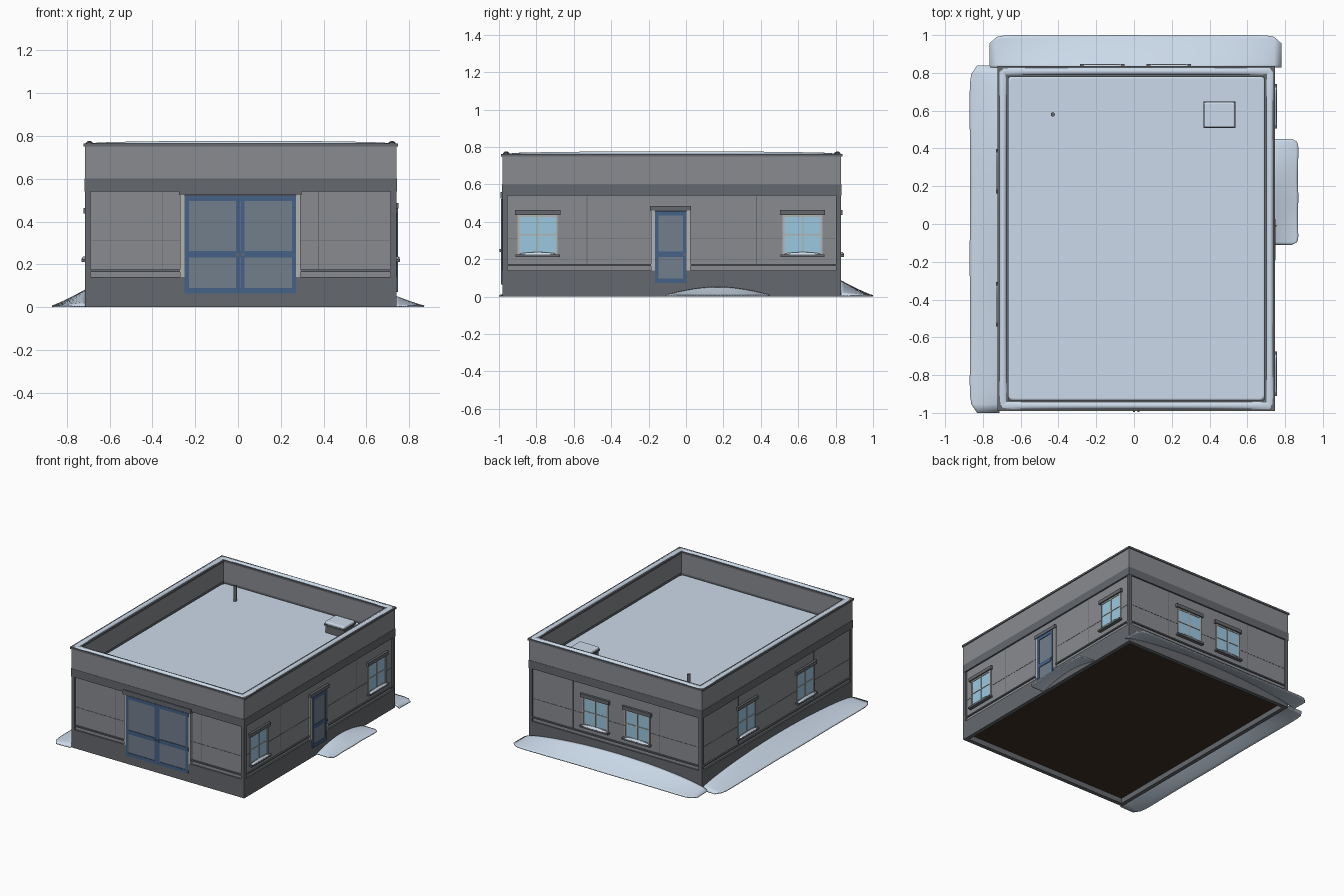
import bpy, bmesh, math

if "Cube" in bpy.data.objects:
    bpy.data.objects.remove(bpy.data.objects["Cube"])

def mat(name, c):
    m = bpy.data.materials.new(name)
    m.diffuse_color = (*c, 1)
    m.use_nodes = True
    m.node_tree.nodes["Principled BSDF"].inputs["Base Color"].default_value = m.diffuse_color
    return m

WALL = mat("wall_grey", (0.25, 0.26, 0.28))
DARK = mat("trim_grey", (0.13, 0.14, 0.155))
SNOW = mat("snow", (0.6, 0.7, 0.82))
BLUE = mat("door_blue", (0.06, 0.12, 0.24))
PANEL = mat("door_panel", (0.17, 0.21, 0.26))
GLASS = mat("glass", (0.33, 0.58, 0.75))
PALE = mat("frame_pale", (0.45, 0.45, 0.43))
BROWN = mat("floor_brown", (0.05, 0.03, 0.02))

X0, X1, Y0, Y1 = -0.715, 0.74, -0.982, 0.83   # outer footprint
IN = 0.01                                     # wall panel recess


def finish(bm, name, m, smooth=False):
    bmesh.ops.recalc_face_normals(bm, faces=bm.faces)
    me = bpy.data.meshes.new(name)
    bm.to_mesh(me)
    bm.free()
    ob = bpy.data.objects.new(name, me)
    bpy.context.collection.objects.link(ob)
    me.materials.append(m)
    if smooth:
        for p in me.polygons:
            p.use_smooth = True
    return ob


def box(name, x0, x1, y0, y1, z0, z1, m, corner=0, top=0):
    bm = bmesh.new()
    bmesh.ops.create_cube(bm, size=1)
    for v in bm.verts:
        v.co = ((x0 + x1) / 2 + v.co.x * (x1 - x0), (y0 + y1) / 2 + v.co.y * (y1 - y0),
                (z0 + z1) / 2 + v.co.z * (z1 - z0))
    if corner:
        es = [e for e in bm.edges if abs(e.verts[0].co.z - e.verts[1].co.z) > 1e-5]
        bmesh.ops.bevel(bm, geom=es, offset=corner, segments=5, profile=0.5, affect='EDGES')
    if top:
        es = [e for e in bm.edges if all(abs(v.co.z - z1) < 1e-5 for v in e.verts)]
        bmesh.ops.bevel(bm, geom=es, offset=top, segments=3, profile=0.5, affect='EDGES')
    return finish(bm, name, m)


def ring(name, out, z0, z1, t, m):
    """Rectangular hollow band; out pushes its outer faces past the footprint."""
    bm = bmesh.new()
    loops = []
    for d, z in ((out, z0), (out, z1), (out - t, z1), (out - t, z0)):
        loops.append([bm.verts.new(c) for c in ((X0 - d, Y0 - d, z), (X1 + d, Y0 - d, z),
                                                (X1 + d, Y1 + d, z), (X0 - d, Y1 + d, z))])
    for i in range(4):
        a, b = loops[i], loops[(i + 1) % 4]
        for j in range(4):
            k = (j + 1) % 4
            bm.faces.new((a[j], a[k], b[k], b[j]))
    return finish(bm, name, m)


def surf(name, f, nu, nv, m):
    bm = bmesh.new()
    g = [[bm.verts.new(f(i / nu, j / nv)) for j in range(nv + 1)] for i in range(nu + 1)]
    for i in range(nu):
        for j in range(nv):
            bm.faces.new((g[i][j], g[i + 1][j], g[i + 1][j + 1], g[i][j + 1]))
    return finish(bm, name, m, True)


def place(side, u, d):
    """Wall coordinates (along, outward) to x, y."""
    return {'front': (u, Y0 + IN - d), 'back': (u, Y1 - IN + d),
            'left': (X0 + IN - d, u), 'right': (X1 - IN + d, u)}[side]


def wbox(side, name, u0, u1, z0, z1, d0, d1, m):
    a, b = place(side, u0, d0), place(side, u1, d1)
    return box(f"{side}_{name}", min(a[0], b[0]), max(a[0], b[0]),
               min(a[1], b[1]), max(a[1], b[1]), z0, z1, m)


def ridge(side, name, u0, u1, d0, d1, z, h):
    def f(s, t):
        x, y = place(side, u0 + (u1 - u0) * s, d0 + (d1 - d0) * t)
        bulge = max(0, math.sin(math.pi * s)) ** 0.4 * max(0, math.sin(math.pi * t)) ** 0.6
        return x, y, z + h * bulge
    surf(f"{side}_{name}", f, 24, 6, SNOW)


# shell: plinth, wall, frieze, parapet, coping
ring("plinth", 0, 0, 0.14, 0.03, DARK)
ring("wall", -IN, 0.13, 0.56, 0.03, WALL)
ring("base_moulding", 0.0, 0.165, 0.175, 0.02, DARK)
ring("frieze", 0.002, 0.54, 0.6, 0.04, DARK)
ring("parapet", 0, 0.6, 0.752, 0.045, WALL)
ring("coping", 0.007, 0.75, 0.764, 0.058, DARK)
box("floor", X0 + .025, X1 - .025, Y0 + .025, Y1 - .025, 0.04, 0.055, BROWN)
box("roof_deck", X0 + .03, X1 - .03, Y0 + .03, Y1 - .03, 0.555, 0.572, WALL)
box("roof_snow", -0.672, 0.697, -0.937, 0.785, 0.57, 0.592, SNOW, 0.035, 0.014)

# corner pilasters
for i, x in enumerate((X0, X1 - 0.027)):
    for j, y in enumerate((Y0, Y1 - 0.027)):
        box(f"corner_pilaster_{i}{j}", x, x + 0.027, y, y + 0.027, 0.14, 0.54, DARK)

# panel seams, coping snow
for side in ('front', 'back', 'left', 'right'):
    lo, hi = (X0, X1) if side in ('front', 'back') else (Y0, Y1)
    wbox(side, "seam_level", lo + .03, hi - .03, 0.308, 0.312, -0.002, 0.0015, DARK)
    for k in (0.25, 0.75):
        u = lo + (hi - lo) * k
        wbox(side, f"seam_upright_{k}", u - .002, u + .002, 0.175, 0.54, -0.002, 0.0015, DARK)
    ridge(side, "coping_snow", lo + .005, hi - .005, -0.03, 0.008, 0.763, 0.014)


def window(side, n, c):
    p = f"window_{n}_"
    w = 0.107
    wbox(side, p + "glass", c - w, c + w, 0.225, 0.437, -0.005, 0.003, GLASS)
    for k, (a, b, z0, z1) in enumerate(((-w, -w + .01, .225, .437), (w - .01, w, .225, .437),
                                        (-.004, .004, .225, .437), (-w, w, .427, .437),
                                        (-w, w, .225, .235), (-w, w, .328, .335))):
        wbox(side, f"{p}bar_{k}", c + a, c + b, z0, z1, -0.003, 0.007, PALE)
    wbox(side, p + "lintel", c - .121, c + .121, 0.437, 0.464, -0.003, 0.017, DARK)
    wbox(side, p + "sill", c - .118, c + .118, 0.212, 0.225, -0.003, 0.026, DARK)
    ridge(side, p + "sill_snow", c - .1, c + .1, 0.003, 0.026, 0.224, 0.014)


def door(side, u0, u1, z0, z1, leaves, lintel):
    w = (u1 - u0) / leaves
    for i in range(leaves):
        a = u0 + w * i
        b = a + w
        s = 0.02
        wbox(side, f"door_panel_{i}", a, b, z0, z1, -0.005, 0.013, PANEL)
        zm = z0 + (z1 - z0) * 0.4
        for k, r in enumerate(((a + .001, a + s, z0, z1), (b - s, b - .001, z0, z1),
                               (a, b, z0, z0 + .025), (a, b, z1 - .025, z1),
                               (a, b, zm - .015, zm + .015))):
            wbox(side, f"door_{i}_rail_{k}", *r, 0, 0.017, BLUE)
        h = b - .012 if i == 0 else a + .012
        wbox(side, f"door_handle_{i}", h - .005, h + .005, zm - .008, zm + .008, 0.015, 0.024, DARK)
    for k, (a, b) in enumerate(((u0 - .02, u0), (u1, u1 + .02))):
        wbox(side, f"door_jamb_{k}", a, b, 0.14, z1 + .01, -0.003, 0.013, PALE)
    wbox(side, "door_lintel", u0 - .026, u1 + .024, z1 + .003, z1 + lintel, -0.003, 0.019, DARK)


door('front', -0.25, 0.272, 0.065, 0.522, 2, 0.037)
door('right', -0.167, 0.003, 0.072, 0.458, 1, 0.028)
for side, cs in (('right', (-0.793, 0.623)), ('left', (-0.425, 0.28)), ('back', (-0.167, 0.185))):
    for n, c in enumerate(cs):
        window(side, n, c)

# roof vent box and pipe
box("vent_box", 0.375, 0.53, 0.515, 0.64, 0.58, 0.655, DARK)
box("vent_lid", 0.367, 0.538, 0.507, 0.648, 0.648, 0.66, DARK)
box("vent_snow", 0.37, 0.535, 0.51, 0.645, 0.66, 0.678, SNOW, 0.012, 0.01)
bm = bmesh.new()
bmesh.ops.create_cone(bm, cap_ends=True, segments=12, radius1=0.011, radius2=0.011, depth=0.14)
bmesh.ops.translate(bm, verts=bm.verts, vec=(-0.43, 0.58, 0.64))
finish(bm, "roof_pipe", DARK)


# ground snow drifts
def drift(side, u0, u1, reach, h, power):
    def f(s, t):
        e = abs(2 * s - 1)
        r = 0.008 + (reach - 0.008) * t * (1 - 0.25 * e ** 30)
        r -= 0.004 * t * math.sin(7 * s) ** 2 * (1 - e)
        x, y = place(side, u0 + (u1 - u0) * s, r)
        return x, y, 0.008 + h * (1 - t) ** 1.15 * max(0, math.sin(math.pi * s)) ** power
    ob = surf(f"{side}_snow_drift", f, 40, 10, SNOW)
    m = ob.modifiers.new("thickness", 'SOLIDIFY')
    m.thickness = 0.007
    m.offset = -1 if ob.data.polygons[0].normal.z > 0 else 1


drift('left', -1.0, 0.84, 0.165, 0.075, 0.6)
drift('back', -0.765, 0.78, 0.18, 0.08, 0.6)
drift('right', -0.11, 0.45, 0.14, 0.045, 0.9)
